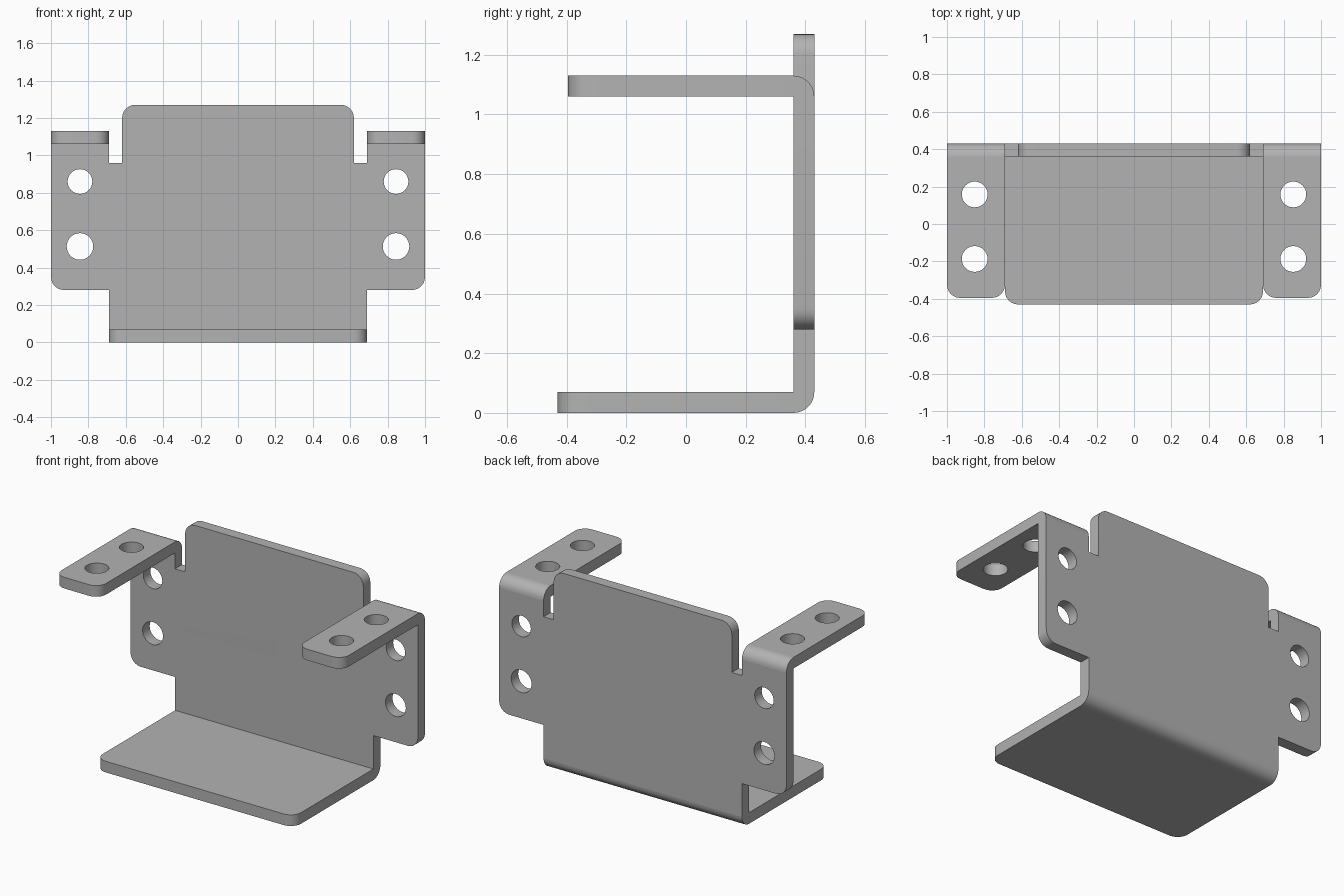
import bpy, bmesh
from math import sin, cos, pi, radians
from mathutils import Matrix, Vector

if "Cube" in bpy.data.objects:
    bpy.data.objects.remove(bpy.data.objects["Cube"], do_unlink=True)

T = 0.07                    # sheet thickness, also bend and corner radius
WALL_Y = 0.36               # inner face of the back wall
TAB_Z = 1.06                # underside of the top tabs
IN_X, OUT_X = 0.69, 1.0     # edges of the shelf and of the ears

steel = bpy.data.materials.new("grey steel")
steel.use_nodes = True
steel.diffuse_color = (0.45, 0.45, 0.45, 1)
steel.node_tree.nodes["Principled BSDF"].inputs["Base Color"].default_value = steel.diffuse_color


def rounded(corners):
    """Outline from (x, y, radius) corners, with arcs where radius > 0."""
    pts = []
    for i, (x, y, r) in enumerate(corners):
        p = Vector((x, y))
        if not r:
            pts.append(p)
            continue
        a = (Vector(corners[i - 1][:2]) - p).normalized() * r
        b = (Vector(corners[(i + 1) % len(corners)][:2]) - p).normalized() * r
        for k in range(7):
            t = k / 6 * pi / 2
            pts.append(p + a * (1 - sin(t)) + b * (1 - cos(t)))
    return pts


def circle(x, y, r, n=32):
    return [Vector((x + r * cos(2 * pi * k / n), y + r * sin(2 * pi * k / n))) for k in range(n)]


def finish(name, bm):
    bmesh.ops.remove_doubles(bm, verts=bm.verts, dist=1e-5)
    bmesh.ops.recalc_face_normals(bm, faces=bm.faces)
    mesh = bpy.data.meshes.new(name)
    bm.to_mesh(mesh)
    bm.free()
    mesh.materials.append(steel)
    ob = bpy.data.objects.new(name, mesh)
    bpy.context.collection.objects.link(ob)
    bpy.ops.object.select_all(action='DESELECT')
    ob.select_set(True)
    bpy.context.view_layer.objects.active = ob
    bpy.ops.object.shade_smooth_by_angle(angle=radians(30))


def plate(name, loops, matrix):
    """Flat sheet cut from an outline followed by its holes."""
    curve = bpy.data.curves.new(name + " outline", 'CURVE')
    curve.dimensions = '2D'
    curve.fill_mode = 'BOTH'
    curve.extrude = T / 2
    for loop in loops:
        s = curve.splines.new('POLY')
        s.points.add(len(loop) - 1)
        for point, p in zip(s.points, loop):
            point.co = (p.x, p.y, 0, 1)
        s.use_cyclic_u = True
    helper = bpy.data.objects.new(name + " outline", curve)
    bpy.context.collection.objects.link(helper)
    mesh = helper.evaluated_get(bpy.context.evaluated_depsgraph_get()).to_mesh()
    bm = bmesh.new()
    bm.from_mesh(mesh)
    bpy.data.objects.remove(helper, do_unlink=True)
    bpy.data.curves.remove(curve)
    bm.transform(matrix)
    finish(name, bm)


def bend(name, x0, x1, z, up):
    """Quarter-round fold along x, joining a flange to the wall."""
    bm = bmesh.new()
    prof = [(WALL_Y, z)] + [(WALL_Y + T * sin(k * pi / 16), z + up * T * cos(k * pi / 16))
                            for k in range(9)]
    face = bm.faces.new([bm.verts.new((x0, y, h)) for y, h in prof])
    out = bmesh.ops.extrude_face_region(bm, geom=[face])
    verts = [v for v in out["geom"] if isinstance(v, bmesh.types.BMVert)]
    bmesh.ops.translate(bm, verts=verts, vec=(x1 - x0, 0, 0))
    finish(name, bm)


# Back wall: mirrored outline with ears, notches and four holes
half = [(IN_X, T, 0), (IN_X, 0.28, 0), (OUT_X, 0.28, T), (OUT_X, TAB_Z, 0),
        (IN_X, TAB_Z, 0), (IN_X, 0.96, 0), (0.62, 0.96, 0), (0.62, 1.27, T)]
wall = rounded(half + [(-x, z, r) for x, z, r in reversed(half)])
holes = [circle(s * 0.845, z, r) for s in (-1, 1) for z, r in ((0.86, 0.066), (0.513, 0.071))]
plate("back_wall", [wall] + holes,
      Matrix.Translation((0, WALL_Y + T / 2, 0)) @ Matrix.Rotation(pi / 2, 4, 'X'))

# Bottom shelf and its fold
plate("bottom_shelf", [rounded([(-IN_X, -0.43, T), (IN_X, -0.43, T),
                                (IN_X, WALL_Y, 0), (-IN_X, WALL_Y, 0)])],
      Matrix.Translation((0, 0, T / 2)))
bend("bottom_fold", -IN_X, IN_X, T, -1)

# Top tabs with two holes each, and their folds
for side, x0, x1 in (("left", IN_X, OUT_X), ("right", -OUT_X, -IN_X)):
    tab = rounded([(x0, -0.395, T), (x1, -0.395, T), (x1, WALL_Y, 0), (x0, WALL_Y, 0)])
    holes = [circle((x0 + x1) / 2 * 1.008, y, 0.069) for y in (0.158, -0.187)]
    plate(side + "_top_tab", [tab] + holes, Matrix.Translation((0, 0, TAB_Z + T / 2)))
    bend(side + "_top_fold", x0, x1, TAB_Z, 1)
